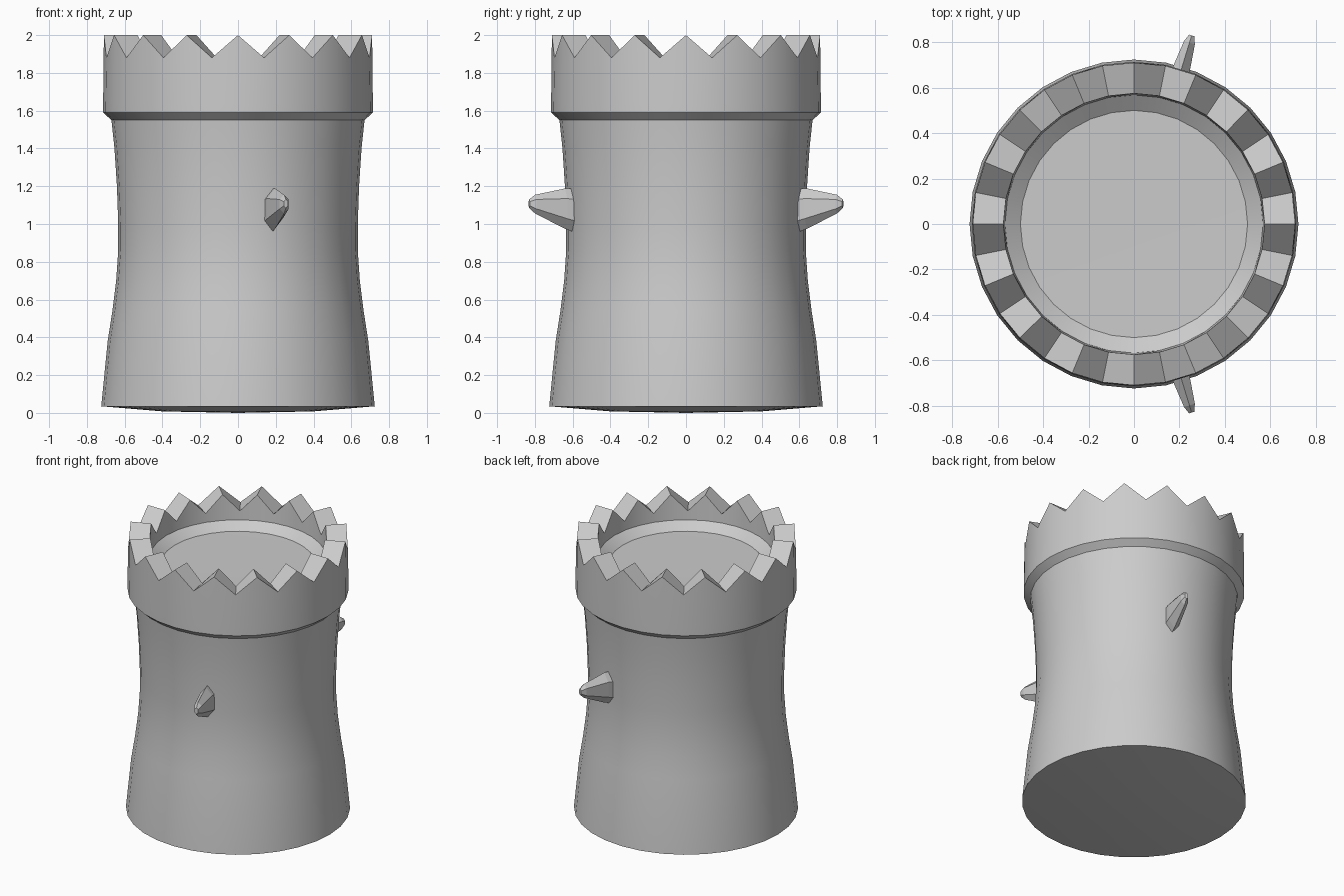
import bpy, bmesh
from math import sin, cos, pi, radians

if "Cube" in bpy.data.objects:
    bpy.data.objects.remove(bpy.data.objects["Cube"])

SEG = 32  # one column per tooth flank: 16 teeth


def finish(bm, name, smooth):
    bmesh.ops.recalc_face_normals(bm, faces=bm.faces)
    mesh = bpy.data.meshes.new(name)
    bm.to_mesh(mesh)
    bm.free()
    ob = bpy.data.objects.new(name, mesh)
    bpy.context.collection.objects.link(ob)
    if smooth:
        bpy.ops.object.select_all(action='DESELECT')
        ob.select_set(True)
        bpy.context.view_layer.objects.active = ob
        bpy.ops.object.shade_smooth_by_angle(angle=radians(25))
    return ob


def bridge(bm, a, b):
    n = len(a)
    for i in range(n):
        j = (i + 1) % n
        bm.faces.new((a[i], a[j], b[j], b[i]))


def fan(bm, ring, centre):
    c = bm.verts.new(centre)
    for i in range(len(ring)):
        bm.faces.new((ring[i], ring[(i + 1) % len(ring)], c))


# Tower: (radius, height, drop of every second vertex)
profile = [
    (0.40, 0.008, 0), (0.724, 0.035, 0), (0.69, 0.38, 0), (0.665, 0.54, 0),
    (0.645, 0.70, 0), (0.634, 0.86, 0), (0.634, 1.0, 0), (0.641, 1.2, 0),
    (0.654, 1.4, 0), (0.67, 1.55, 0),
    (0.714, 1.59, 0), (0.714, 1.64, 0), (0.71, 2.0, 0.12),   # collar and teeth
    (0.575, 2.0, 0.12), (0.568, 1.82, 0), (0.50, 1.77, 0),   # inner wall
]
bm = bmesh.new()
rings = []
for r, z, drop in profile:
    rings.append([bm.verts.new((r * cos(2 * pi * i / SEG), r * sin(2 * pi * i / SEG),
                                z - drop * (i % 2))) for i in range(SEG)])
for a, b in zip(rings, rings[1:]):
    bridge(bm, a, b)
fan(bm, rings[0], (0, 0, 0.0))
fan(bm, rings[-1], (0, 0, 1.765))
finish(bm, "tower_body", True)


# Pegs: tapered six-sided spikes pointing outward, front and back
def peg(name, side):
    ang = radians(73)
    out = (cos(ang), sin(ang))
    # distance from axis, half width, lowest z, highest z
    sections = [(0.60, 0.047, 0.95, 1.185), (0.67, 0.043, 0.975, 1.188),
                (0.835, 0.025, 1.055, 1.155), (0.868, 0.012, 1.085, 1.13)]
    bm = bmesh.new()
    rings = []
    for d, w, lo, hi in sections:
        mid, half = (lo + hi) / 2, (hi - lo) / 2
        ring = []
        for k in range(6):
            a = pi / 2 + k * pi / 3
            t = w * cos(a) / cos(pi / 6)
            ring.append(bm.verts.new((out[0] * d + out[1] * t,
                                      side * (out[1] * d - out[0] * t),
                                      mid + half * sin(a))))
        rings.append(ring)
    for a, b in zip(rings, rings[1:]):
        bridge(bm, a, b)
    bm.faces.new(rings[0])
    bm.faces.new(rings[-1])
    finish(bm, name, False)


peg("front_peg", -1)
peg("back_peg", 1)
